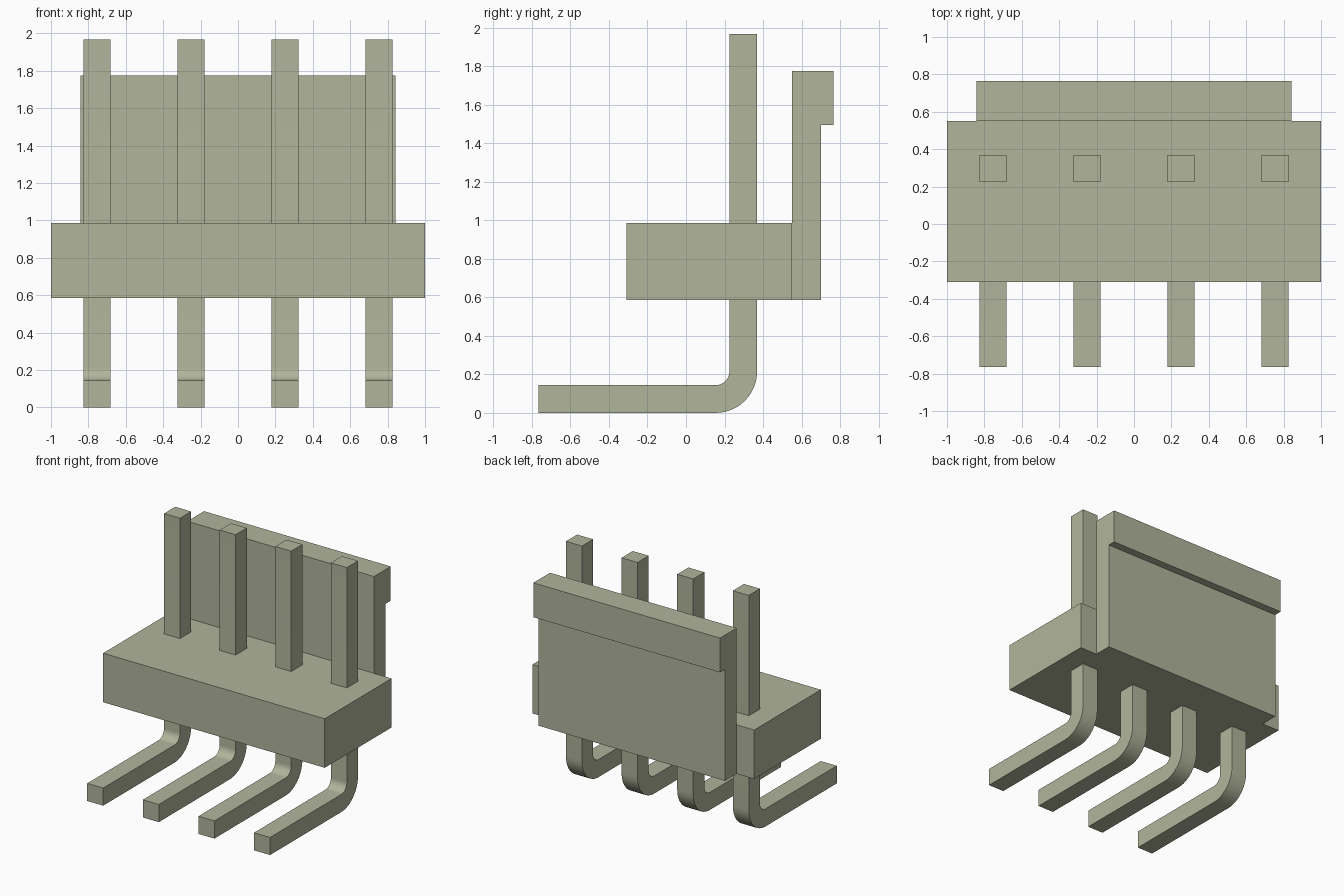
import bpy, bmesh, math

cube = bpy.data.objects.get("Cube")
if cube:
    bpy.data.objects.remove(cube, do_unlink=True)

# Single grey-green material
COLOUR = (0.44, 0.462, 0.33, 1.0)
mat = bpy.data.materials.new("grey_green")
mat.use_nodes = True
mat.diffuse_color = COLOUR
mat.node_tree.nodes["Principled BSDF"].inputs["Base Color"].default_value = COLOUR


def extrude_profile(name, profile, x_mid, width, smooth=False):
    """Extrude a (y, z) outline along x, centred on x_mid."""
    bm = bmesh.new()
    verts = [bm.verts.new((x_mid - width / 2, y, z)) for y, z in profile]
    face = bm.faces.new(verts)
    result = bmesh.ops.extrude_face_region(bm, geom=[face])
    moved = [v for v in result["geom"] if isinstance(v, bmesh.types.BMVert)]
    bmesh.ops.translate(bm, vec=(width, 0, 0), verts=moved)
    bmesh.ops.recalc_face_normals(bm, faces=bm.faces)
    mesh = bpy.data.meshes.new(name)
    bm.to_mesh(mesh)
    bm.free()
    mesh.materials.append(mat)
    obj = bpy.data.objects.new(name, mesh)
    bpy.context.collection.objects.link(obj)
    if smooth:
        bpy.ops.object.select_all(action="DESELECT")
        obj.select_set(True)
        bpy.context.view_layer.objects.active = obj
        bpy.ops.object.shade_smooth_by_angle(angle=math.radians(30))
    return obj


def arc(cy, cz, radius, start, end, steps=12):
    angles = [math.radians(start + (end - start) * i / steps) for i in range(steps + 1)]
    return [(cy + radius * math.cos(a), cz + radius * math.sin(a)) for a in angles]


# Housing base block
extrude_profile("housing_base",
                [(-0.31, 0.585), (0.55, 0.585), (0.55, 0.985), (-0.31, 0.985)], 0, 2.0)

# Back wall with an overhanging lip along its top
extrude_profile("locking_wall",
                [(0.55, 0.585), (0.70, 0.585), (0.70, 1.495), (0.765, 1.495),
                 (0.765, 1.775), (0.55, 1.775)], 0, 1.685)

# Four square pins, each bent forward at the bottom
THICK, OUTER = 0.144, 0.215
BACK, TOP, TIP = 0.369, 1.967, -0.765
bend_y, bend_z = BACK - OUTER, OUTER
pin_profile = ([(TIP, 0), *arc(bend_y, bend_z, OUTER, -90, 0),
                (BACK, TOP), (BACK - THICK, TOP),
                *arc(bend_y, bend_z, OUTER - THICK, 0, -90), (TIP, THICK)])
PITCH = 0.502
for i in range(4):
    extrude_profile(f"pin_{i + 1}", pin_profile, (i - 1.5) * PITCH, THICK, smooth=True)
